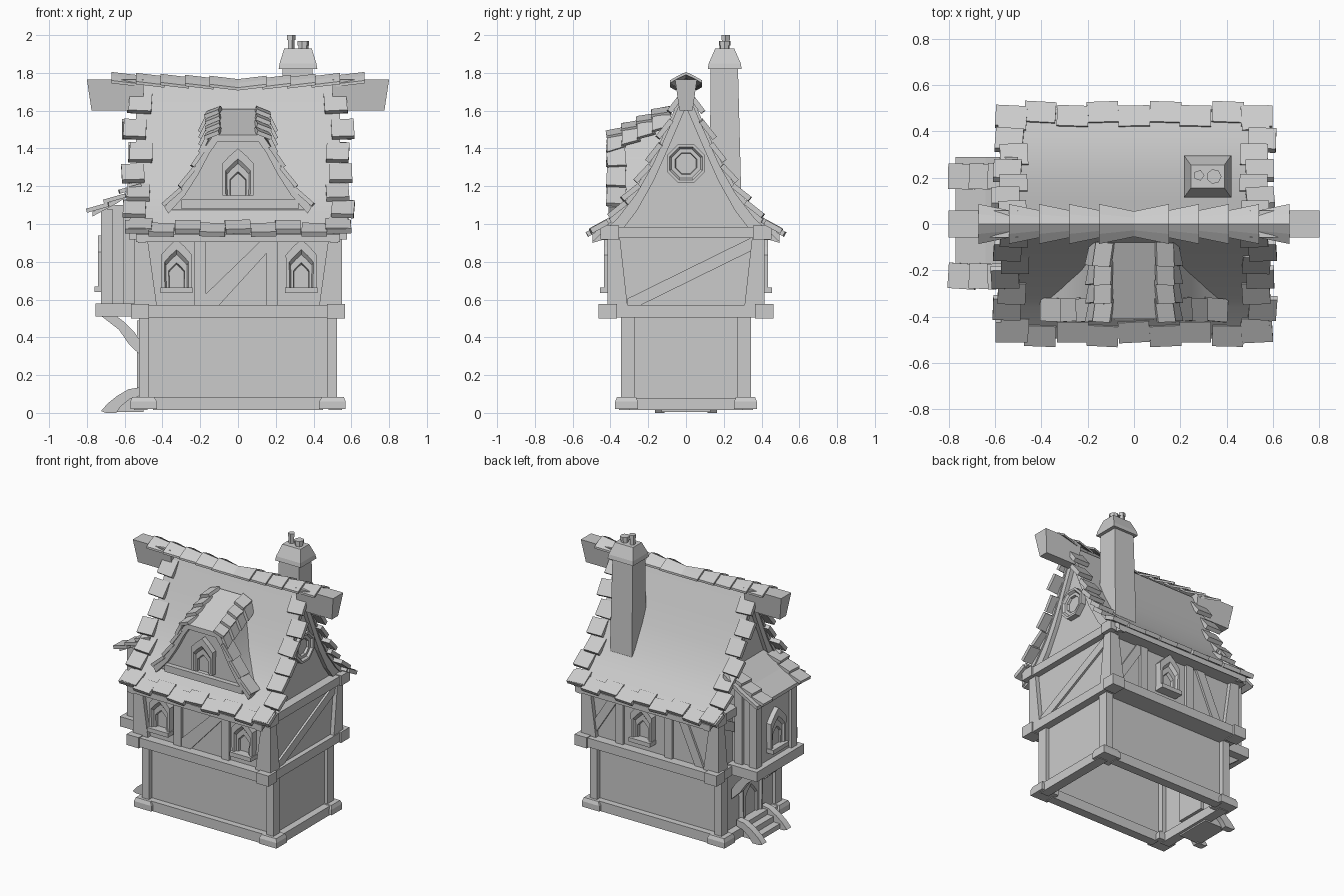
import bpy, bmesh, math, random
from mathutils import Matrix, Vector

random.seed(4)
if "Cube" in bpy.data.objects:
    bpy.data.objects.remove(bpy.data.objects["Cube"])

GREY = (0.6, 0.6, 0.6, 1)
mat = bpy.data.materials.new("plain_grey")
mat.use_nodes = True
mat.diffuse_color = GREY
mat.node_tree.nodes["Principled BSDF"].inputs["Base Color"].default_value = GREY


def finish(name, bm, smooth=False):
    bmesh.ops.recalc_face_normals(bm, faces=bm.faces)
    me = bpy.data.meshes.new(name)
    bm.to_mesh(me)
    bm.free()
    me.materials.append(mat)
    ob = bpy.data.objects.new(name, me)
    bpy.context.collection.objects.link(ob)
    if smooth:
        bpy.ops.object.select_all(action='DESELECT')
        ob.select_set(True)
        bpy.context.view_layer.objects.active = ob
        bpy.ops.object.shade_smooth_by_angle(angle=math.radians(30))


def loft(bm, loops, caps=True):
    rows = [[bm.verts.new(p) for p in loop] for loop in loops]
    n = len(rows[0])
    for a, b in zip(rows, rows[1:]):
        for i in range(n):
            bm.faces.new((a[i], a[(i + 1) % n], b[(i + 1) % n], b[i]))
    if caps:
        bm.faces.new(rows[0])
        bm.faces.new(rows[-1])


def rect(x0, x1, y0, y1, z):
    return [(x0, y0, z), (x1, y0, z), (x1, y1, z), (x0, y1, z)]


def add_box(bm, x0, x1, y0, y1, z0, z1):
    loft(bm, [rect(x0, x1, y0, y1, z0), rect(x0, x1, y0, y1, z1)])


def box(name, *dims):
    bm = bmesh.new()
    add_box(bm, *dims)
    finish(name, bm)


def add_prism(bm, pts, a, b, axis):
    put = (lambda p, t: (t, *p)) if axis == 'x' else (lambda p, t: (p[0], t, p[1]))
    loft(bm, [[put(p, t) for p in pts] for t in (a, b)])


def add_tile(bm, centre, along, across, length, width, thick=0.028, tilt=0.25):
    """Slab on a slope, upper end sunk in and lower end lifted."""
    u, v = Vector(along).normalized(), Vector(across).normalized()
    n = u.cross(v)
    if n.z < 0:
        n = -n
    u = (u + n * tilt).normalized()
    n = (n - u * n.dot(u)).normalized()
    spin = Matrix.Rotation(random.uniform(-.07, .07), 3, n)
    u, v = spin @ u, spin @ v
    c = Vector(centre) + n * thick * .25
    loft(bm, [[c + u * length * s + v * width * t + n * h * thick
               for s, t in ((-.5, -.5), (.5, -.5), (.5, .5), (-.5, .5))] for h in (-.5, .5)])


def frame(name, shape, origin, right, out, depth=0.04, inner=0.68, sill=0):
    """Window or door: raised surround, sunken pane and an optional sill."""
    bm = bmesh.new()
    r, o, up = Vector(right), Vector(out), Vector((0, 0, 1))
    at = lambda p, d: Vector(origin) + r * p[0] + o * d + up * p[1]
    steps = [(1, -.02), (1, depth), (inner + .1, depth), (inner, depth * .6),
             (inner * .75, depth * .6), (inner * .7, .008)]
    loft(bm, [[at((p[0] * k, p[1] * k), d) for p in shape] for k, d in steps])
    if sill:
        loft(bm, [[at((x, z), d) for x, z in ((-sill, -.03), (sill, -.03), (sill, 0), (-sill, 0))]
                  for d in (-.02, depth + .02)])
    finish(name, bm)


def arch(w, h):
    return [(-w, 0), (w, 0), (w * 1.03, h * .67), (w * .55, h * .84), (0, h),
            (-w * .55, h * .84), (-w * 1.03, h * .67)]


# Foundation and hollow ground floor
bm = bmesh.new()
loft(bm, [rect(-.5, .5, -.31, .31, z) for z in (.03, .52)], caps=False)
finish("ground_floor_wall", bm)
bm, posts = bmesh.new(), bmesh.new()
for s in (-1, 1):
    add_box(bm, -.45, .45, s * .29, s * .355, .015, .085)
    add_box(bm, s * .48, s * .55, -.3, .3, .015, .08)
    for t in (-1, 1):
        lo, hi = [sorted((s * a, s * b)) + sorted((t * c, t * d))
                  for a, b, c, d in ((.43, .57, .255, .375), (.445, .56, .265, .365))]
        loft(bm, [rect(*lo, .02), rect(*lo, .06), rect(*hi, .085)])
        add_box(posts, s * .47, s * .525, t * .27, t * .345, .08, .51)
finish("foundation_beams", bm)
finish("ground_floor_posts", posts)

# Floor bands with corner blocks
bm = bmesh.new()
for z0, z1, x, y in ((.505, .57, .555, .45), (.925, .985, .565, .44)):
    add_box(bm, -x, x, -y, y, z0, z1)
    for s in (-1, 1):
        for t in (-1, 1):
            add_box(bm, s * (x - .085), s * (x + .012), t * (y - .085), t * (y + .012), z0 - .006, z1 + .006)
finish("floor_bands", bm)

# Upper floor walls, flared corner posts, studs and braces
box("upper_floor_wall", -.52, .52, -.385, .385, .56, .93)
bm = bmesh.new()
for s in (-1, 1):
    for t in (-1, 1):
        loft(bm, [rect(s * xi, s * .55, t * yi, t * .415, z)
                  for xi, yi, z in ((.43, .31, .57), (.48, .35, .93))])
for x, y in ((-.2, -.385), (.18, -.385), (-.14, .385), (.25, .385)):
    add_box(bm, x - .03, x + .03, y - .02, y + .02, .57, .93)


def brace(a, b, w):
    return [(a, .57), (a + w, .57), (b, .93), (b - w, .93)]


add_prism(bm, [(-.17, .57), (-.1, .57), (.165, .86), (.165, .93), (.14, .93), (-.17, .63)], -.4, -.37, 'y')
add_prism(bm, brace(-.42, -.19, .07), .37, .4, 'y')
add_prism(bm, brace(.46, .3, .07), .37, .4, 'y')
for s in (-1, 1):
    add_prism(bm, [(-.31, .57), (-.24, .57), (.35, .86), (.35, .93), (-.31, .605)], s * .5, s * .535, 'x')
finish("upper_floor_timbers", bm)
for x in (-.325, .335):
    frame("front_window", arch(.08, .255), (x, -.385, .665), (1, 0, 0), (0, -1, 0), .05, sill=.085)
frame("back_window", arch(.08, .255), (.055, .385, .665), (1, 0, 0), (0, 1, 0), .05, sill=.085)

# Main roof: sweeping shell over solid gables
SLOPE = [(0, 1.75), (.09, 1.54), (.17, 1.36), (.26, 1.2), (.36, 1.07), (.495, .945)]


def on_slope(t):
    f = t * (len(SLOPE) - 1)
    i = min(int(f), len(SLOPE) - 2)
    a, b = Vector(SLOPE[i]), Vector(SLOPE[i + 1])
    return a.lerp(b, f - i), b - a


def swept(drop, floor=0):
    half = [(y, max(z - drop, floor)) for y, z in SLOPE]
    return [(-y, z) for y, z in half[:0:-1]] + half


bm = bmesh.new()
add_prism(bm, swept(0) + swept(.04)[::-1], -.54, .54, 'x')
finish("main_roof", bm, True)
bm = bmesh.new()
add_prism(bm, swept(.03), -.5, .5, 'x')
finish("gable_walls", bm)
bm = bmesh.new()
for s in (-1, 1):
    add_prism(bm, swept(.03) + swept(.13, .9)[::-1], s * .49, s * .53, 'x')
finish("gable_boards", bm)
octagon = [(.11 * math.cos(a), .11 * math.sin(a))
           for a in (math.radians(22.5 + 45 * i) for i in range(8))]
frame("round_gable_window", octagon, (.5, 0, 1.32), (0, 1, 0), (1, 0, 0), .04, .75)

# Shingles along the gable edges and the eaves
bm = bmesh.new()
for side in (-1, 1):
    for end in (-1, 1):
        for i in range(7):
            p, d = on_slope(.11 + .137 * i)
            x = end * (.53 + (.018 if i % 2 else -.008) + random.uniform(-.01, .01))
            add_tile(bm, (x, side * p.x, p.y), (0, side * d.x, d.y), (1, 0, 0), .115, .12)
    for i, x in enumerate((-.53, -.405, -.265, -.135, 0, .135, .265, .405, .53)):
        p, d = on_slope(.97 if i % 2 else .945)
        add_tile(bm, (x, side * p.x, p.y), (0, side * d.x, d.y), (1, 0, 0), .1, .135)
finish("roof_shingles", bm)

# Ridge beam ends and overlapping ridge caps
bm = bmesh.new()
for s in (-1, 1):
    loft(bm, [[(s * x0, -.035, 1.6), (s * x0, .035, 1.6), (s * x1, .058, 1.765), (s * x1, -.058, 1.765)]
              for x0, x1 in ((.5, .5), (.775, .8))])
finish("ridge_beam_ends", bm)
bm = bmesh.new()
for s in (-1, 1):
    for i in range(5):
        loops = []
        for x, w, z in ((.13 * i, .055, 1.755 + .005 * i), (.13 * i + .15, .086, 1.773 + .005 * i)):
            tent = [(-w, -.033), (-w * .5, -.008), (0, .012), (w * .5, -.008), (w, -.033)]
            loops.append([(s * x, y, z + h) for y, h in tent] +
                         [(s * x, y, z + h - .015) for y, h in tent[::-1]])
        loft(bm, loops)
finish("ridge_caps", bm)

# Dormer: flared roof shell, wall, sill, window and shingles
FLARE = [(.13, 1.47), (.172, 1.41), (.23, 1.3), (.3, 1.19), (.39, 1.09)]


def dormer(drop, lift):
    half = [(x - drop * .6, z - drop + lift * max(0, (z - 1.4) / .07)) for x, z in FLARE]
    return [(-x, z) for x, z in half[::-1]] + half


bm = bmesh.new()
loft(bm, [[(x, y, z) for x, z in dormer(0, l) + dormer(.035, l)[::-1]]
          for y, l in ((-.41, 0), (-.08, .14))])
finish("dormer_roof", bm, True)
bm = bmesh.new()
add_prism(bm, dormer(.015, 0), -.375, -.1, 'y')
finish("dormer_wall", bm)
box("dormer_sill", -.3, .32, -.41, -.33, 1.08, 1.13)
frame("dormer_window", arch(.083, .25), (0, -.375, 1.15), (1, 0, 0), (0, -1, 0), .04)
bm = bmesh.new()
for s in (-1, 1):
    for i in range(4):
        y, z = -.37 + .08 * i, 1.475 + .037 * i
        for x, dz, across in ((.13, 0, (s, 0, -.4)), (.17, -.05, (s * .5, 0, -1))):
            add_tile(bm, (s * x, y, z + dz), (0, -1, -.42), across, .105, .08, .022)
    for (x0, z0), (x1, z1) in zip(FLARE[1:], FLARE[2:]):
        add_tile(bm, (s * (x0 + x1) / 2, -.37, (z0 + z1) / 2), (s * (x1 - x0), 0, z1 - z0),
                 (0, 1, 0), .13, .1, .022, .12)
finish("dormer_shingles", bm)

# Chimney with cap and pots
bm = bmesh.new()
loft(bm, [rect(.225, .405, .125, .295, 1.05), rect(.235, .395, .13, .275, 1.83)])
loft(bm, [rect(.215, .42, .115, .295, 1.82), rect(.22, .415, .12, .29, 1.85),
          rect(.245, .39, .155, .255, 1.93)])
for x, y, r, top, n in ((.28, .21, .024, 2.0, 5), (.345, .205, .032, 1.97, 7)):
    ring = [(math.cos(math.tau * i / n), math.sin(math.tau * i / n)) for i in range(n)]
    loft(bm, [[(x + k * r * a, y + k * r * b, z) for a, b in ring]
              for k, z in ((.85, 1.92), (.85, top - .025), (1, top - .025), (1, top))])
finish("chimney", bm)

# Overhanging side bay on brackets, with a lean-to roof
box("bay_floor", -.755, -.5, -.27, .27, .51, .58)
box("bay_wall", -.705, -.5, -.21, .21, .57, 1.1)
bm, brackets = bmesh.new(), bmesh.new()
for s in (-1, 1):
    add_box(bm, -.725, -.665, s * .17, s * .23, .57, 1.08)
    add_box(bm, -.61, -.55, s * .17, s * .23, .57, 1.13)
    add_prism(brackets, [(-.72, .51), (-.63, .44), (-.575, .36), (-.51, .3), (-.51, .37),
                         (-.55, .43), (-.6, .48), (-.64, .51)], s * .16, s * .21, 'y')
finish("bay_posts", bm)
finish("bay_brackets", brackets)
frame("bay_window", arch(.085, .27), (-.705, 0, .67), (0, 1, 0), (-1, 0, 0), .035, sill=.09)
bm = bmesh.new()
add_prism(bm, [(-.77, 1.065), (-.64, 1.135), (-.5, 1.23), (-.5, 1.2), (-.64, 1.11), (-.77, 1.04)], -.25, .29, 'y')
for y in (-.225, .205):
    for x, z in ((-.74, 1.082), (-.65, 1.13), (-.57, 1.182)):
        add_tile(bm, (x, y, z), (-.13, 0, -.075), (0, 1, 0), .12, .11, .022)
finish("bay_roof", bm)

# Door, steps and curved step rails
frame("door", arch(.11, .39), (-.5, 0, .1), (0, 1, 0), (-1, 0, 0), .035, .8)
bm = bmesh.new()
for x, z in ((-.67, .04), (-.62, .08), (-.57, .115)):
    add_box(bm, x, -.5, -.13, .13, .005, z)
finish("steps", bm)
bm = bmesh.new()
for s in (-1, 1):
    add_prism(bm, [(-.725, .01), (-.69, .05), (-.64, .09), (-.58, .125), (-.52, .135), (-.52, .09),
                   (-.57, .075), (-.62, .035), (-.645, 0), (-.7, 0)], s * .115, s * .165, 'y')
finish("step_rails", bm, True)
